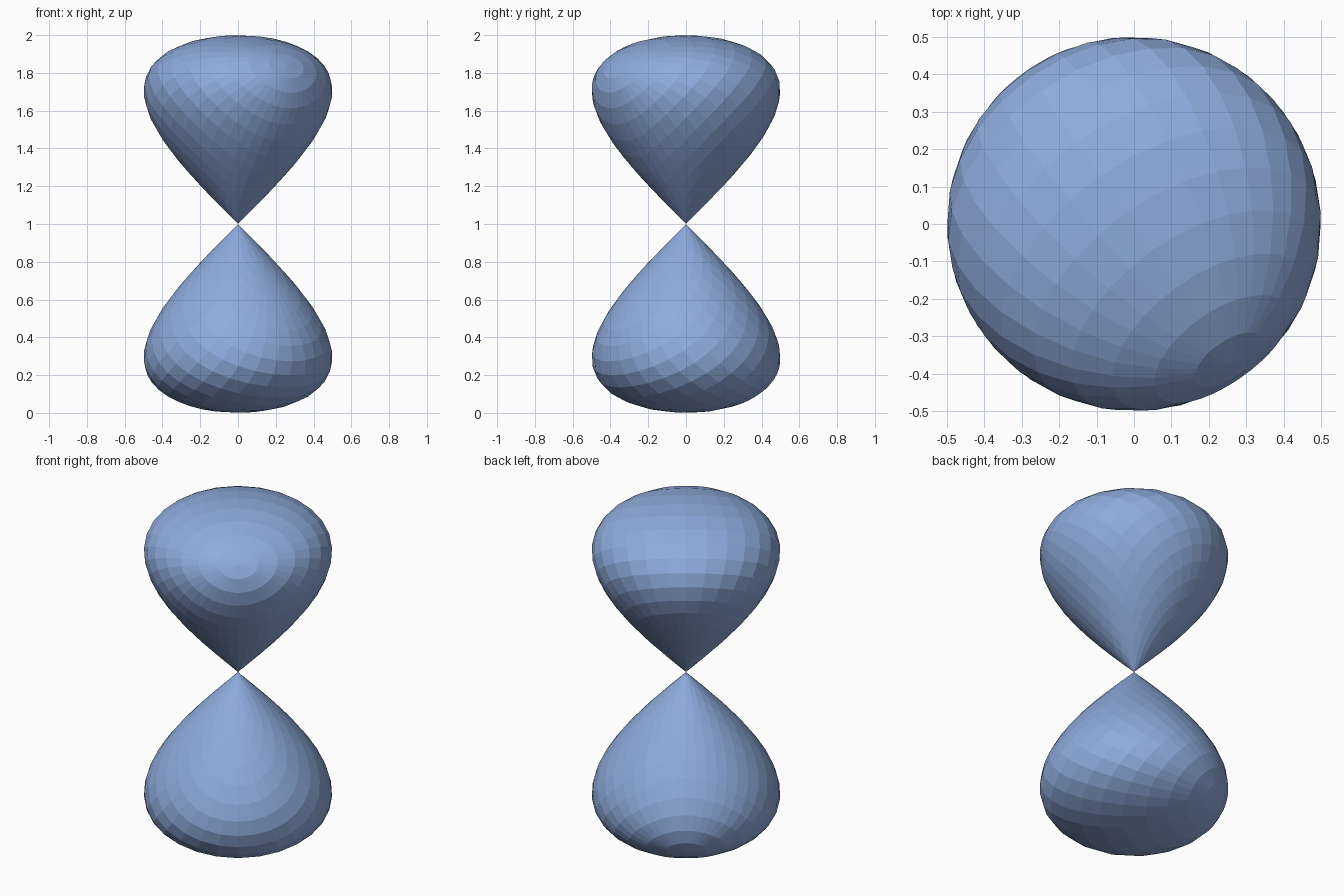
import bpy, bmesh, math
from mathutils import Matrix

if "Cube" in bpy.data.objects:
    bpy.data.objects.remove(bpy.data.objects["Cube"])

# One flat blue for the whole surface
blue = bpy.data.materials.new("soft blue")
blue.diffuse_color = (0.275, 0.407, 0.716, 1.0)
blue.use_nodes = True
blue.node_tree.nodes["Principled BSDF"].inputs["Base Color"].default_value = blue.diffuse_color

# Sphere axis leans toward the front right, so facets ring around that pole
tilt = Matrix.Rotation(math.radians(-55), 4, 'Z') @ Matrix.Rotation(math.radians(47), 4, 'Y')


def make_lobe(name, base):
    """Tilted sphere reshaped to a teardrop: r = u * sqrt(1 - u^2), tip at z = 1."""
    bm = bmesh.new()
    bmesh.ops.create_uvsphere(bm, u_segments=36, v_segments=18, radius=1.0, matrix=tilt)
    for v in bm.verts:
        x, y, c = v.co
        t = min(max((1 + c) / 2, 0), 1)
        u = t if base else 1 - t          # distance from the shared tip
        r = u * math.sqrt(1 - u * u)
        s = max(math.hypot(x, y), 1e-6)
        v.co = (x / s * r, y / s * r, base + t)
    bmesh.ops.recalc_face_normals(bm, faces=bm.faces)
    mesh = bpy.data.meshes.new(name)
    bm.to_mesh(mesh)
    bm.free()
    mesh.materials.append(blue)
    obj = bpy.data.objects.new(name, mesh)
    bpy.context.collection.objects.link(obj)


# Two lobes meeting at a point
make_lobe("upper_lobe", 1)
make_lobe("lower_lobe", 0)
